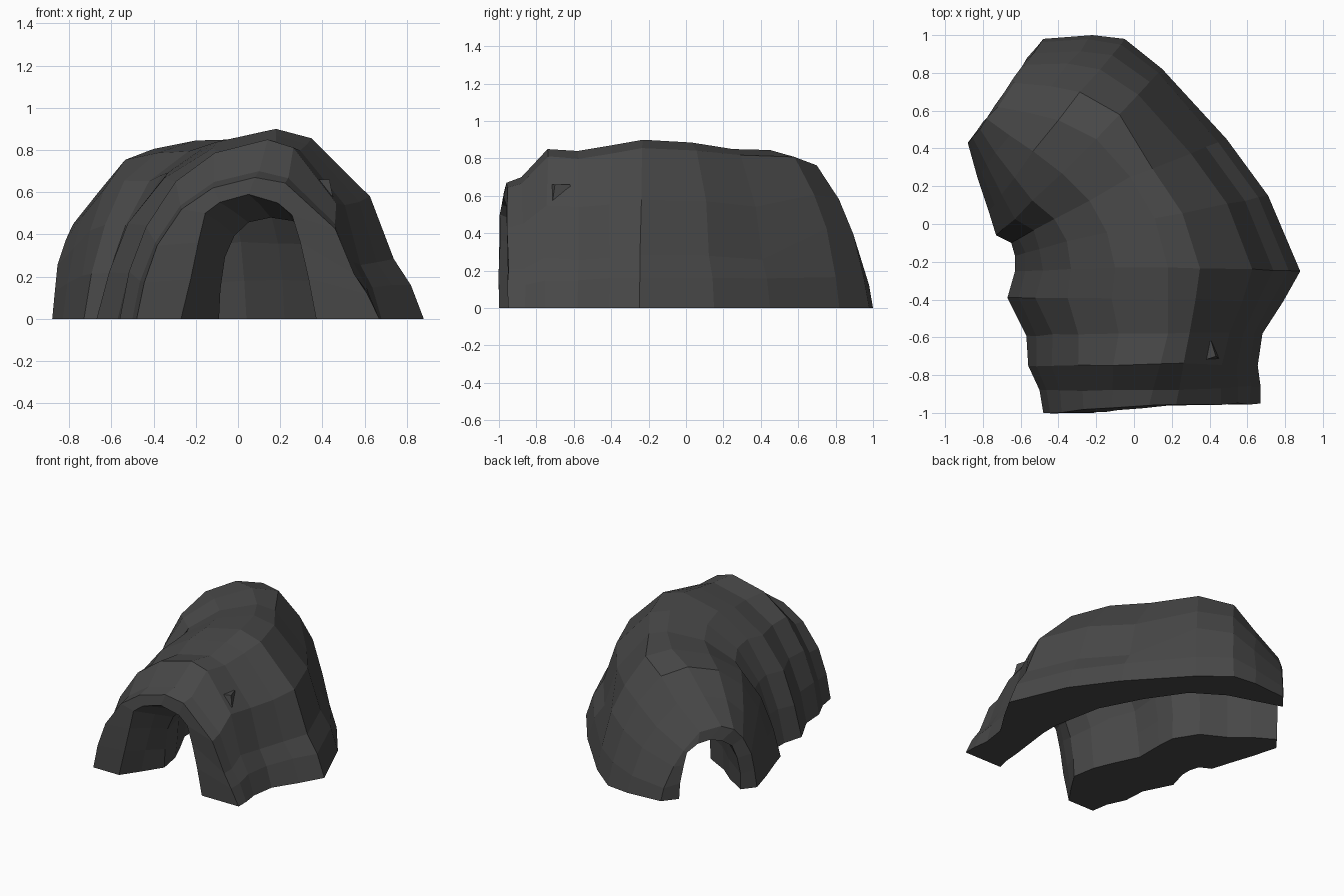
import bpy
import bmesh
import random
from mathutils import Vector

random.seed(4)
cube = bpy.data.objects.get("Cube")
if cube:
    bpy.data.objects.remove(cube, do_unlink=True)

# Dark rock colour
rock = bpy.data.materials.new("dark_rock")
rock.use_nodes = True
rock.diffuse_color = (0.065, 0.065, 0.065, 1)
rock.node_tree.nodes["Principled BSDF"].inputs["Base Color"].default_value = rock.diffuse_color

# Outer skin along the bend: left foot, crest, right foot
OUTER = [
    ((-.48, -1), (.08, -.96, .67), (.67, -.95)),
    ((-.50, -.88), (.10, -.88, .70), (.67, -.86)),
    ((-.56, -.75), (.14, -.74, .85), (.655, -.75)),
    ((-.57, -.59), (.18, -.58, .84), (.68, -.58)),
    ((-.67, -.39), (.18, -.40, .87), (.79, -.41)),
    ((-.63, -.25), (.18, -.23, .90), (.88, -.25)),
    ((-.63, -.17), (.11, .03, .885), (.71, .15)),
    ((-.65, -.10), (-.02, .25, .85), (.49, .45)),
    ((-.73, -.06), (-.20, .45, .845), (.15, .82)),
    ((-.77, .07), (-.40, .55, .805), (-.05, .98)),
    ((-.83, .25), (-.56, .59, .645), (-.22, 1)),
    ((-.88, .43), (-.72, .62, .48), (-.48, .98)),
]
# Inner skin at the same stations: left foot, right foot, ceiling height
INNER = [
    ((-.27, -1), (.37, -.95), .59),
    ((-.18, -.87), (.39, -.86), .54),
    ((-.09, -.73), (.40, -.74), .48),
    ((-.12, -.56), (.42, -.58), .50),
    ((-.18, -.42), (.44, -.42), .55),
    ((-.26, -.25), (.44, -.28), .58),
    ((-.26, -.05), (.37, .07), .60),
    ((-.27, .08), (.22, .36), .60),
    ((-.37, .24), (.04, .62), .60),
    ((-.54, .33), (-.18, .76), .56),
    ((-.66, .43), (-.34, .81), .48),
    ((-.81, .52), (-.56, .88), .40),
]
# Flank shapes: (share of the way in to the crest, share of the height)
LEFT = [(0, 0), (.07, .26), (.18, .52), (.37, .77), (.65, .93)]
RIGHT = [(0, 0), (.09, .18), (.21, .31), (.36, .64), (.76, .955)]
RIGHT_REAR = [(0, 0), (.06, .20), (.20, .50), (.38, .72), (.66, .955)]
INSIDE = [(0, 0), (.04, .30), (.12, .60), (.28, .83), (.58, .96)]
MOUTH = [(0, 0), (.13, .32), (.25, .62), (.36, .84), (.56, .94)]


def arch(left, crest, right, left_shape, right_shape):
    """One slightly rough arch from the left foot over the crest to the right."""
    def flank(foot, shape):
        pts = []
        for t, h in shape:
            p = foot.lerp(Vector((crest.x, crest.y, 0)), t)
            if h > 0:
                p.z = crest.z * h
                p += Vector([random.uniform(-.006, .006) for _ in range(3)])
            pts.append(p)
        return pts
    return flank(left, left_shape) + [crest] + flank(right, right_shape)[::-1]


def ground(xy):
    return Vector((*xy, 0))


# Hollow bent cave shell: outer skin, inner skin, ground rims and mouths
bm = bmesh.new()
rings = []
for i, (out, inn) in enumerate(zip(OUTER, INNER)):
    outer = arch(ground(out[0]), Vector(out[1]), ground(out[2]),
                 LEFT, RIGHT if i < 8 else RIGHT_REAR)
    left, right = ground(inn[0]), ground(inn[1])
    ceiling = left.lerp(right, .5)
    ceiling.z = inn[2]
    inside = MOUTH if i < 2 else INSIDE
    inner = arch(left, ceiling, right, inside, inside)
    rings.append([bm.verts.new(p) for p in outer + inner[::-1]])
n = len(rings[0])
for a, b in zip(rings, rings[1:]):
    for k in range(n):
        m = (k + 1) % n
        bm.faces.new((a[k], a[m], b[m], b[k]))
for ring in (rings[0], rings[-1]):
    for k in range(n // 2 - 1):
        bm.faces.new((ring[k], ring[k + 1], ring[n - 2 - k], ring[n - 1 - k]))
bmesh.ops.recalc_face_normals(bm, faces=bm.faces[:])


def finish(name, mesh_data):
    mesh = bpy.data.meshes.new(name)
    mesh_data.to_mesh(mesh)
    mesh_data.free()
    mesh.materials.append(rock)
    obj = bpy.data.objects.new(name, mesh)
    bpy.context.collection.objects.link(obj)
    return obj


finish("cave_tunnel", bm)

# Small tapered outcrop beside the front mouth
block = bmesh.new()
bmesh.ops.create_cube(block, size=1)
for v in block.verts:
    if v.co.z > 0:
        v.co.x *= .65
        v.co.y *= .65
ledge = finish("side_ledge", block)
ledge.location, ledge.scale = (.39, -.67, .60), (.10, .13, .12)
ledge.rotation_euler.z = .3
